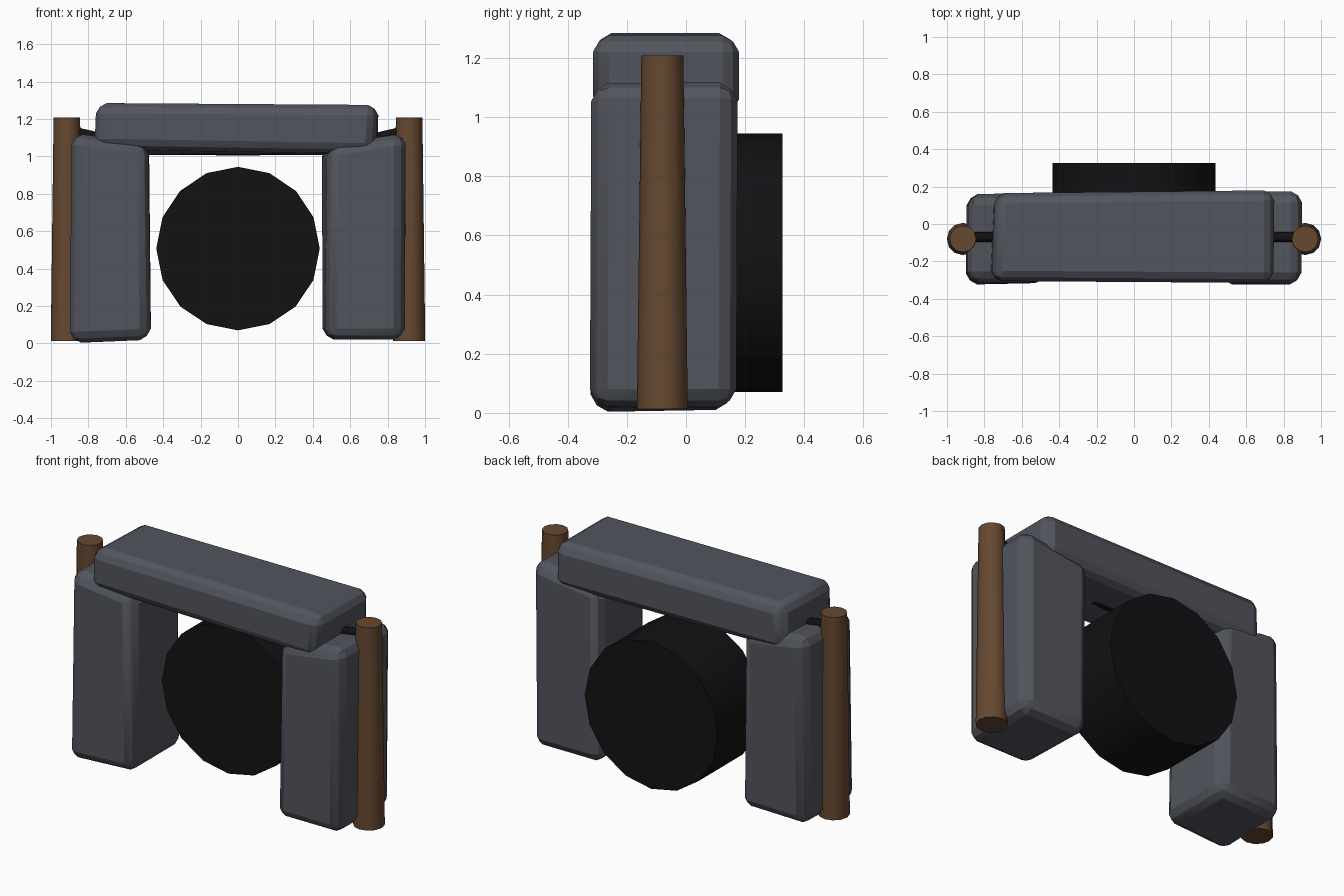
import bpy, bmesh, math
from mathutils import Vector

if "Cube" in bpy.data.objects:
    bpy.data.objects.remove(bpy.data.objects["Cube"])


def material(name, rgb):
    m = bpy.data.materials.new(name)
    m.diffuse_color = (*rgb, 1)
    m.use_nodes = True
    m.node_tree.nodes["Principled BSDF"].inputs["Base Color"].default_value = m.diffuse_color
    return m


STONE = material("slate", (0.085, 0.09, 0.11))
WOOD = material("wood", (0.13, 0.065, 0.03))
DARK = material("dark", (0.006, 0.006, 0.007))


def finish(obj, mat, angle):
    obj.data.materials.append(mat)
    bpy.ops.object.select_all(action='DESELECT')
    obj.select_set(True)
    bpy.context.view_layer.objects.active = obj
    bpy.ops.object.shade_smooth_by_angle(angle=math.radians(angle))


def stone_block(name, bottom, top, bevel):
    """Rough chamfered block; each ring runs front-left, front-right, back-right, back-left."""
    bm = bmesh.new()
    lo = [bm.verts.new(p) for p in bottom]
    hi = [bm.verts.new(p) for p in top]
    bm.faces.new(lo[::-1])
    bm.faces.new(hi)
    for i in range(4):
        j = (i + 1) % 4
        bm.faces.new((lo[i], lo[j], hi[j], hi[i]))
    bmesh.ops.bevel(bm, geom=bm.edges[:], offset=bevel, segments=2, profile=0.4, affect='EDGES')
    me = bpy.data.meshes.new(name)
    bm.to_mesh(me)
    bm.free()
    obj = bpy.data.objects.new(name, me)
    bpy.context.collection.objects.link(obj)
    finish(obj, STONE, 25)


# Stone pillars
stone_block("left_pillar",
            [(-.90, -.325, .0), (-.465, -.315, .02), (-.465, .165, .02), (-.895, .16, .01)],
            [(-.89, -.315, 1.125), (-.48, -.31, 1.07), (-.475, .165, 1.07), (-.885, .16, 1.13)], .06)
stone_block("right_pillar",
            [(.465, -.325, .02), (.89, -.325, .02), (.895, .17, .02), (.45, .17, .02)],
            [(.48, -.32, 1.06), (.895, -.32, 1.125), (.90, .175, 1.125), (.445, .175, 1.06)], .06)

# Stone lintel
stone_block("lintel",
            [(-.77, -.305, 1.04), (.73, -.315, 1.015), (.75, .18, 1.005), (-.75, .165, 1.005)],
            [(-.76, -.305, 1.285), (.75, -.315, 1.275), (.75, .18, 1.275), (-.74, .165, 1.285)], .055)

# Tapered wooden posts
for side, label in ((-1, "left"), (1, "right")):
    bpy.ops.mesh.primitive_cone_add(vertices=12, radius1=.086, radius2=.071, depth=1.195,
                                    location=(side * .915, -.08, .61))
    post = bpy.context.object
    post.name = label + "_post"
    finish(post, WOOD, 40)

# Black disc filling the opening
bpy.ops.mesh.primitive_cylinder_add(vertices=16, radius=.437, depth=.415,
                                    location=(0, .118, .507), rotation=(math.pi / 2, 0, 0))
portal = bpy.context.object
portal.name = "dark_opening"
finish(portal, DARK, 30)

# Sagging rope strung between the posts
curve = bpy.data.curves.new("rope", 'CURVE')
curve.dimensions = '3D'
curve.bevel_depth = .027
curve.bevel_resolution = 1
curve.use_fill_caps = True
spline = curve.splines.new('POLY')
spline.points.add(12)
for i, p in enumerate(spline.points):
    x = -.9 + 1.8 * i / 12
    p.co = (x, -.07, 1.027 + .14 * x * x, 1)
rope = bpy.data.objects.new("rope", curve)
bpy.context.collection.objects.link(rope)
curve.materials.append(DARK)
